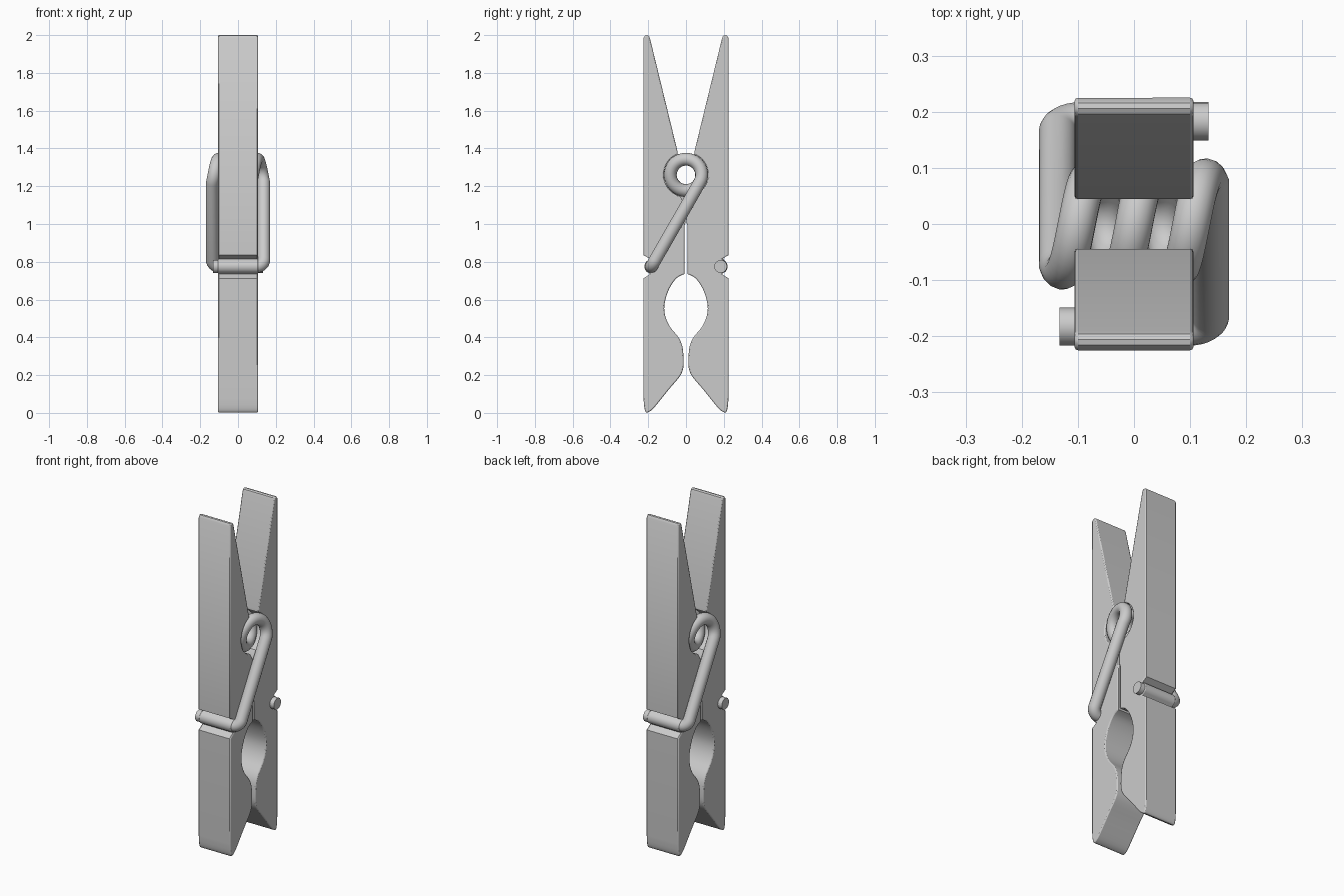
import bpy, bmesh, math
from mathutils import Vector

if "Cube" in bpy.data.objects:
    bpy.data.objects.remove(bpy.data.objects["Cube"])

COIL = Vector((0, 1.26))      # coil centre in (y, z)
COIL_R, WIRE_R = 0.083, 0.034
BAR = Vector((-0.183, 0.775))  # front bar in (y, z)
ARM_X, HALF_W = 0.136, 0.106


def spline(pts, n=4):
    """Smooth Catmull-Rom samples through the points."""
    p = [Vector(q) for q in [pts[0]] + pts + [pts[-1]]]
    out = []
    for a, b, c, d in zip(p, p[1:], p[2:], p[3:]):
        for i in range(n):
            t = i / n
            out.append(0.5 * (2 * b + (c - a) * t + (2 * a - 5 * b + 4 * c - d) * t * t
                              + (3 * b - a - 3 * c + d) * t ** 3))
    return [tuple(v) for v in out] + [pts[-1]]


def arc(cy, cz, r, a0, a1, n):
    steps = [math.radians(a0 + (a1 - a0) * i / n) for i in range(n + 1)]
    return [(cy + r * math.cos(a), cz + r * math.sin(a)) for a in steps]


def make_active(ob):
    bpy.ops.object.select_all(action='DESELECT')
    bpy.context.view_layer.objects.active = ob
    ob.select_set(True)


def wooden_half(name, turn):
    # side profile of the front half, from the handle tip down the inner side
    prof = [(-0.225, 1.985), (-0.216, 1.998), (-0.206, 2.0), (-0.196, 1.995), (-0.19, 1.98),
            (-0.045, 1.385)]
    prof += arc(0, 1.26, 0.118, 112, 255, 14)          # coil groove
    prof += [(-0.012, 1.115), (-0.002, 1.07), (-0.002, 1.01), (-0.008, 0.99)]
    prof += spline([(-0.008, 0.735), (-0.05, 0.713), (-0.09, 0.655), (-0.114, 0.575),
                    (-0.109, 0.51), (-0.083, 0.453), (-0.042, 0.403), (-0.02, 0.355),
                    (-0.013, 0.29), (-0.015, 0.235), (-0.035, 0.19), (-0.09, 0.125),
                    (-0.165, 0.032), (-0.195, 0.006), (-0.212, 0.004), (-0.221, 0.03),
                    (-0.225, 0.08)], 3)
    prof += [(-0.225, 0.712), (-0.19, 0.735)]          # bar notch
    prof += arc(BAR.x, BAR.y, 0.038, -80, -280, 8)[1:-1]
    prof += [(-0.19, 0.815), (-0.225, 0.835)]
    bm = bmesh.new()
    face = bm.faces.new([bm.verts.new((-HALF_W, y, z)) for y, z in prof])
    ext = bmesh.ops.extrude_face_region(bm, geom=[face])
    bmesh.ops.translate(bm, vec=(2 * HALF_W, 0, 0),
                        verts=[v for v in ext['geom'] if isinstance(v, bmesh.types.BMVert)])
    bmesh.ops.recalc_face_normals(bm, faces=bm.faces)
    me = bpy.data.meshes.new(name)
    bm.to_mesh(me)
    bm.free()
    ob = bpy.data.objects.new(name, me)
    bpy.context.collection.objects.link(ob)
    ob.rotation_euler.z = turn
    make_active(ob)
    # softened rim along both side faces
    sel = ob.data.attributes.new("bevel_weight_edge", 'FLOAT', 'EDGE')
    for e in me.edges:
        a, b = (me.vertices[i].co.x for i in e.vertices)
        sel.data[e.index].value = 1.0 if abs(a - b) < 1e-5 else 0.0
    bev = ob.modifiers.new("soft_edges", 'BEVEL')
    bev.limit_method = 'WEIGHT'
    bev.width, bev.segments = 0.006, 2
    bev.use_clamp_overlap = False
    bpy.ops.object.shade_smooth_by_angle(angle=math.radians(35))
    return ob


def fillet(p, corner, q, r, n=7):
    """Rounded right-angle corner of the wire."""
    u, v = (p - corner).normalized(), (q - corner).normalized()
    c = corner + (u + v) * r
    return [c - v * r * math.cos(t) - u * r * math.sin(t)
            for t in (math.pi / 2 * i / n for i in range(n + 1))]


wooden_half("front_half", 0)
wooden_half("back_half", math.pi)

# spring: tangent angle where the arm leaves the coil
d = BAR - COIL
leave = math.atan2(d.y, d.x) + math.acos(COIL_R / d.length)
start = math.pi - leave
total = start - leave + 4 * math.pi
STEPS = 96
coil = []
for i in range(STEPS + 1):
    t = i / STEPS
    a = start - total * t
    coil.append(Vector((ARM_X * (2 * t - 1), COIL.x + COIL_R * math.cos(a),
                        COIL.y + COIL_R * math.sin(a))))
corner = Vector((ARM_X, BAR.x, BAR.y))
tip = Vector((-0.133, BAR.x, BAR.y))
arm = fillet(coil[-1], corner, tip, 0.04) + [tip]
# the other arm is the same one turned half round
other = [Vector((-p.x, -p.y, p.z)) for p in reversed(arm)]
path = other + coil + arm

cu = bpy.data.curves.new("spring", 'CURVE')
cu.dimensions = '3D'
cu.bevel_depth, cu.bevel_resolution = WIRE_R, 6
cu.use_fill_caps = True
s = cu.splines.new('POLY')
s.points.add(len(path) - 1)
for pt, co in zip(s.points, path):
    pt.co = (*co, 1)
spring = bpy.data.objects.new("spring", cu)
bpy.context.collection.objects.link(spring)
make_active(spring)
bpy.ops.object.convert(target='MESH')
bpy.ops.object.shade_smooth_by_angle(angle=math.radians(40))
